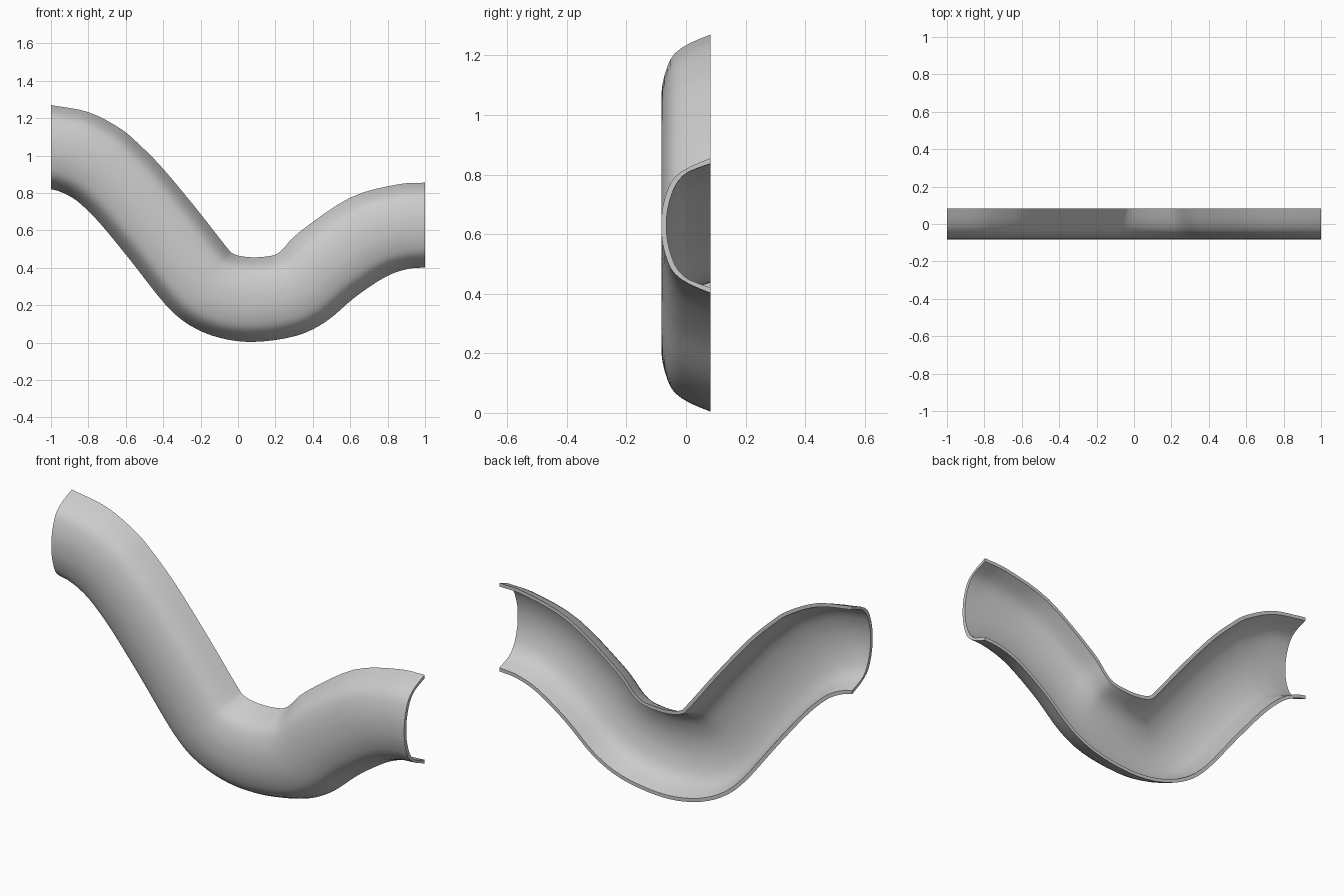
import bpy, bmesh, math
from mathutils import Vector

if "Cube" in bpy.data.objects:
    bpy.data.objects.remove(bpy.data.objects["Cube"])

# Lower and upper rim of the chute at matching stations: (x, z), (x, z)
RAILS = [
    (-1.0, .82, -1.0, 1.27), (-.96, .81, -.80, 1.232), (-.90, .783, -.635, 1.148),
    (-.84, .74, -.54, 1.07), (-.74, .64, -.41, .94), (-.58, .446, -.23, .725),
    (-.39, .206, -.065, .515), (-.257, .092, -.025, .475), (-.096, .025, .03, .46),
    (.09, .004, .10, .456), (.31, .036, .19, .467), (.47, .112, .24, .50),
    (.626, .243, .33, .592), (.786, .350, .60, .775), (.90, .392, .85, .845),
    (1.0, .402, 1.0, .855)]

# Half cross-sections from rim to belly: (offset from centre line, y)
OUTER = [(.226, .083), (.197, .013), (.163, -.037), (.120, -.062), (.058, -.079), (0, -.083)]
INNER = [(.208, .083), (.181, .010), (.149, -.026), (.108, -.047), (.052, -.062), (0, -.066)]


def smooth(points, steps):
    """Catmull-Rom curve through points."""
    p = [Vector(q) for q in points]
    p = [2 * p[0] - p[1]] + p + [2 * p[-1] - p[-2]]
    out = []
    for a, b, c, d in zip(p, p[1:], p[2:], p[3:]):
        for k in range(steps):
            t = k / steps
            out.append(.5 * (2 * b + (c - a) * t + (2 * a - 5 * b + 4 * c - d) * t * t
                             + (3 * b - a - 3 * c + d) * t ** 3))
    return out + [p[-2]]


def full_wall(half):
    return smooth(half + [(-o, y) for o, y in half[-2::-1]], 2)


# Closed wall section swept between the two rims
section = full_wall(OUTER) + full_wall(INNER)[::-1]
bm = bmesh.new()
rings = []
for s in smooth(RAILS, 4):
    low, high = Vector((s[0], 0, s[1])), Vector((s[2], 0, s[3]))
    ring = []
    for o, y in section:
        p = low.lerp(high, .5 + o / .452)
        ring.append(bm.verts.new((max(-1, min(1, p.x)), y, p.z)))
    rings.append(ring)
n = len(section)
for a, b in zip(rings, rings[1:]):
    for i in range(n):
        j = (i + 1) % n
        bm.faces.new((a[i], a[j], b[j], b[i]))

# End caps as strips across the wall thickness
for ring in (rings[0], rings[-1]):
    for i in range(n // 2 - 1):
        bm.faces.new((ring[i], ring[i + 1], ring[n - 2 - i], ring[n - 1 - i]))

bmesh.ops.recalc_face_normals(bm, faces=bm.faces)
mesh = bpy.data.meshes.new("chute")
bm.to_mesh(mesh)
bm.free()
chute = bpy.data.objects.new("chute", mesh)
bpy.context.collection.objects.link(chute)
bpy.context.view_layer.objects.active = chute
chute.select_set(True)
bpy.ops.object.shade_smooth_by_angle(angle=math.radians(35))
